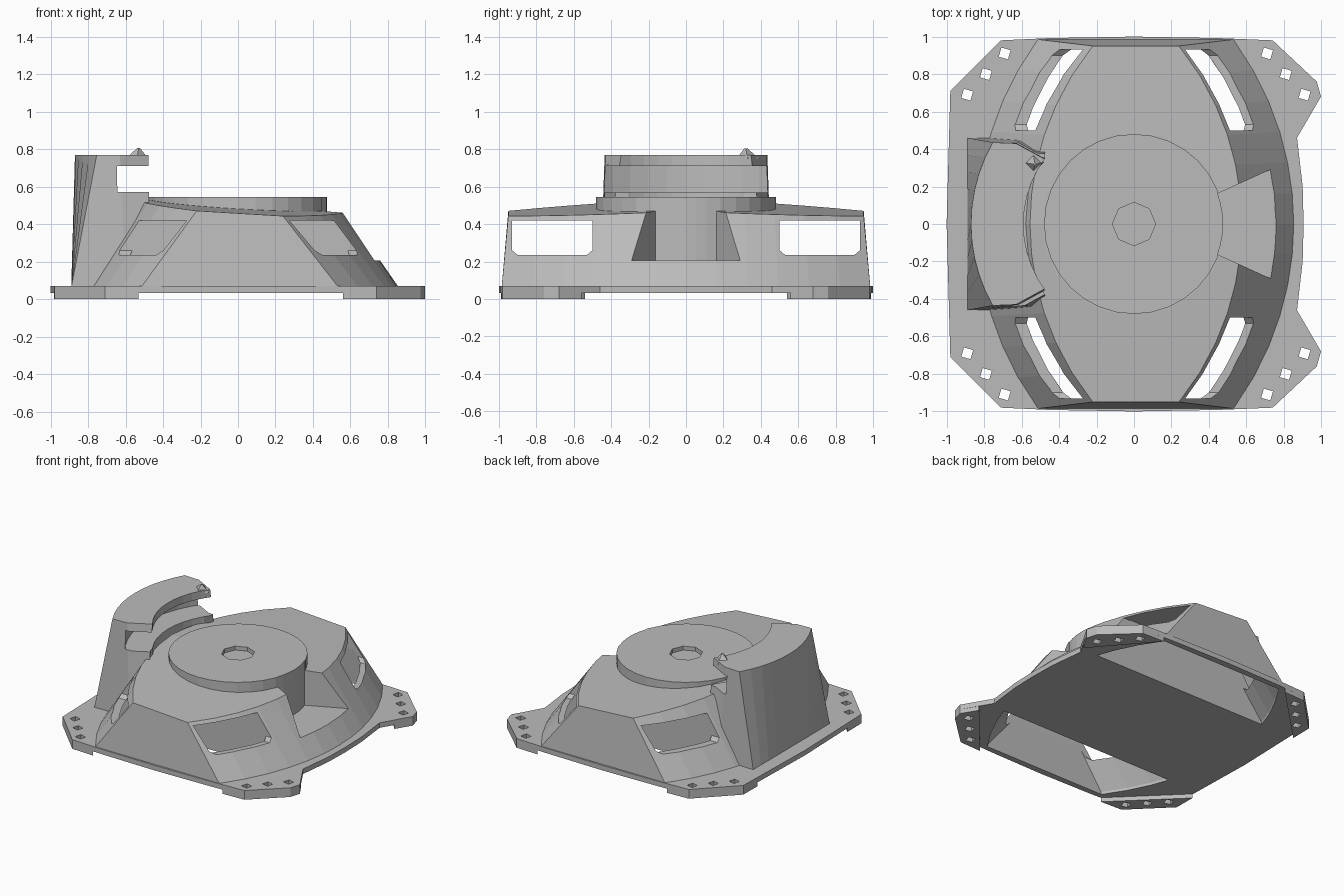
import bpy, bmesh, math
from mathutils import Vector

cube = bpy.data.objects.get("Cube")
if cube:
    bpy.data.objects.remove(cube)

grey = bpy.data.materials.new("light grey plastic")
grey.use_nodes = True
COLOUR = (0.5, 0.5, 0.5, 1)
grey.diffuse_color = COLOUR
grey.node_tree.nodes["Principled BSDF"].inputs["Base Color"].default_value = COLOUR


def loft(name, rings):
    """Closed solid through rings of 3D points with equal counts."""
    bm = bmesh.new()
    loops = [[bm.verts.new(p) for p in ring] for ring in rings]
    n = len(loops[0])
    for a, b in zip(loops, loops[1:]):
        for i in range(n):
            j = (i + 1) % n
            bm.faces.new((a[i], a[j], b[j], b[i]))
    bm.faces.new(loops[0][::-1])
    bm.faces.new(loops[-1])
    bmesh.ops.recalc_face_normals(bm, faces=bm.faces)
    mesh = bpy.data.meshes.new(name)
    bm.to_mesh(mesh)
    bm.free()
    mesh.materials.append(grey)
    obj = bpy.data.objects.new(name, mesh)
    bpy.context.collection.objects.link(obj)
    return obj


def at(points, z):
    return [(x, y, z) for x, y in points]


def prism(name, points, low, high):
    return loft(name, [at(points, low), at(points, high)])


def disc(r, n, cx=0, cy=0, turn=0):
    return [(cx + r * math.cos(turn + math.tau * i / n),
             cy + r * math.sin(turn + math.tau * i / n)) for i in range(n)]


def boolean(obj, other, operation="DIFFERENCE", keep=False):
    mod = obj.modifiers.new("boolean", "BOOLEAN")
    mod.operation, mod.solver, mod.object = operation, "EXACT", other
    bpy.context.view_layer.update()
    graph = bpy.context.evaluated_depsgraph_get()
    mesh = bpy.data.meshes.new_from_object(obj.evaluated_get(graph))
    obj.modifiers.clear()
    obj.data = mesh
    if not keep:
        bpy.data.objects.remove(other)


def barrel(end, middle, depth, steps=12):
    """Outline with straight front and back and bulging sides."""
    radius = (depth ** 2 + (middle - end) ** 2) / (2 * (middle - end))
    side = []
    for i in range(steps + 1):
        y = depth * (2 * i / steps - 1)
        side.append((middle - radius + math.sqrt(radius ** 2 - y * y), y))
    return [(x + 0.01, y) for x, y in side] + [(0.01 - x, -y) for x, y in side]


def roof(points):
    """Lift points onto the roof, which leans to the right and falls to front and back."""
    return [(x, y, 0.505 - 0.05 * abs(y) - 0.06 * x) for x, y in points]


# Main shell, with a roof that leans
foot_line, crown = barrel(0.54, 0.86, 0.987), barrel(0.23, 0.565, 0.95)
collar = [tuple(Vector(p).normalized() * 0.49) for p in crown]
housing = loft("housing", [at(foot_line, 0.045), roof(crown), roof(collar)])

# Mounting flange
flange_half = [(0.905, 0), (0.9, 0.2), (0.87, 0.46), (0.998, 0.68), (0.975, 0.76),
               (0.74, 0.98), (0.45, 0.992), (0, 1), (-0.45, 0.992), (-0.71, 0.98),
               (-0.98, 0.71), (-1, 0)]
flange = flange_half + [(x, -y) for x, y in flange_half[-2:0:-1]]
boolean(housing, prism("flange", flange, 0.032, 0.07), "UNION")

# Hollow front and back chambers, open below; the middle stays solid
for s in (1, -1):
    chamber = loft("chamber", [at(barrel(0.54, 0.83, 0.95), -0.1),
                               at(barrel(0.51, 0.82, 0.95), 0.05),
                               at(barrel(0.215, 0.535, 0.92), 0.425)])
    half = [(-1.2, 0.5 * s), (1.2, 0.5 * s), (1.2, 1.2 * s), (-1.2, 1.2 * s)]
    boolean(chamber, prism("half", half, -0.5, 0.8), "INTERSECT")
    boolean(housing, chamber)

# Raised round cap with a small recess
cap = prism("round_cap", disc(0.48, 32), 0.42, 0.545)
boolean(cap, prism("recess", disc(0.115, 8), 0.515, 0.6))

# Flared pocket cut into the left side
pocket_line = [(0.99, -0.41)]
for i in range(7):
    a = math.radians(-20 + 40 * i / 6)
    pocket_line.append((0.475 * math.cos(a), 0.475 * math.sin(a)))
pocket_line.append((0.99, 0.41))
pocket = prism("pocket", pocket_line, 0.205, 0.7)
boolean(housing, pocket, keep=True)
boolean(cap, pocket)


def screw_holes(obj, side, s):
    for x, y in ((0.7, 0.91), (0.8, 0.8), (0.9, 0.69)):
        hole = disc(0.036, 4, x * side + 0.01, y * s, 0.5)
        boolean(obj, prism("screw_hole", hole, -0.1, 0.2))


# Side windows, corner feet and screw holes
feet = {1: [(0.925, 0.56), (0.998, 0.68), (0.975, 0.76), (0.74, 0.98), (0.56, 0.987)],
        -1: [(-0.982, 0.54), (-0.98, 0.71), (-0.71, 0.98), (-0.53, 0.988)]}
for s in (1, -1):
    window = [(0.5, 0.26), (0.53, 0.235), (0.9, 0.235), (0.93, 0.26), (0.93, 0.42), (0.5, 0.42)]
    cutter = loft("window", [[(x, y * s, z) for y, z in window] for x in (-1, 1)])
    boolean(housing, cutter)
    for side, outline in feet.items():
        name = ("left" if side > 0 else "right") + ("_back" if s > 0 else "_front") + "_foot"
        foot = prism(name, [(x, y * s) for x, y in outline], 0, 0.034)
        screw_holes(foot, side, s)
        screw_holes(housing, side, s)

# Bracket tower: straight foot rising to a curved head
N = 10
outer_top, outer_low, inner_top, inner_low = [], [], [], []
for i in range(N + 1):
    t = 2 * i / N - 1
    a = math.pi - math.radians(30) * t
    outer_top.append((0.87 * math.cos(a), 0.87 * math.sin(a)))
    outer_low.append((-0.89, 0.46 * t))
    b = math.pi + math.radians(36) * t
    inner_top.append((0.59 * math.cos(b), 0.59 * math.sin(b)))
    inner_low.append((-0.47, -0.45 * t))


def tower_ring(outer, x, y, inside):
    return outer + [(x, y)] + inside + [(x, -y)]


tower = loft("bracket_tower", [at(tower_ring(outer_low, -0.6, 0.455, inner_low), 0.06),
                               at(tower_ring(outer_top, -0.63, 0.43, inner_top), 0.77)])
boolean(tower, prism("bore", disc(0.59, 48), 0.5, 0.9))
boolean(tower, prism("groove", disc(0.78, 48), 0.57, 0.71))

# Small locating point on the tower
loft("locating_point", [at(disc(0.06, 4, -0.54, 0.33), 0.75),
                        at(disc(0.008, 4, -0.53, 0.32), 0.805)])
